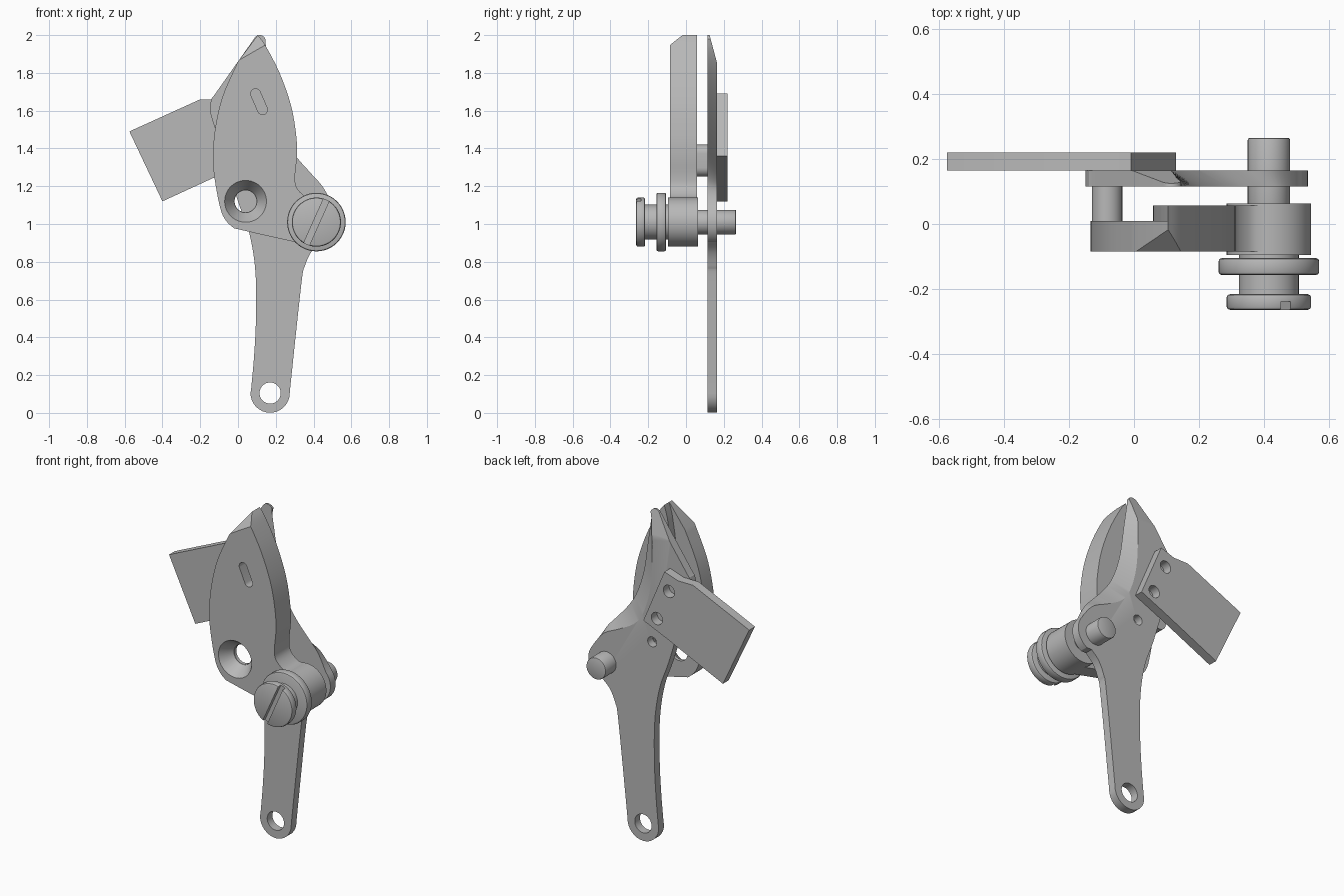
import bpy, bmesh, math
from mathutils import Vector

if "Cube" in bpy.data.objects:
    bpy.data.objects.remove(bpy.data.objects["Cube"])

metal = bpy.data.materials.new("grey_metal")
metal.use_nodes = True
metal.diffuse_color = (0.48, 0.48, 0.48, 1)
metal.node_tree.nodes["Principled BSDF"].inputs["Base Color"].default_value = (0.48, 0.48, 0.48, 1)


def arc(cx, cz, r, a0, a1, n=16):
    """Points on an arc in the x-z plane, angles in degrees."""
    out = []
    for i in range(n + 1):
        a = math.radians(a0 + (a1 - a0) * i / n)
        out.append((cx + r * math.cos(a), cz + r * math.sin(a), 0))
    return out


def spline(pts, n=6):
    """Open smooth curve through points (x, z, optional back inset)."""
    p = [Vector((*q, 0)[:3]) for q in pts]
    p = [p[0]] + p + [p[-1]]
    out = []
    for i in range(1, len(p) - 2):
        a, b, c, d = p[i - 1:i + 3]
        for k in range(n):
            t = k / n
            out.append(0.5 * (2 * b + (c - a) * t + (2 * a - 5 * b + 4 * c - d) * t ** 2
                              + (3 * b - a - 3 * c + d) * t ** 3))
    return [tuple(v) for v in out + [p[-2]]]


def finish(ob):
    ob.data.materials.clear()
    ob.data.materials.append(metal)
    bpy.ops.object.select_all(action='DESELECT')
    ob.select_set(True)
    bpy.context.view_layer.objects.active = ob
    bpy.ops.object.shade_smooth_by_angle(angle=math.radians(25))


def prism(name, outline, y0, y1, slices=()):
    """Extrude an outline along y; slices are (point, normal) cuts removing the outer side."""
    bm = bmesh.new()
    pts = []
    for q in outline:
        q = Vector((*q, 0)[:3])
        if not pts or (q.xy - pts[-1].xy).length > 0.002:
            pts.append(q)
    if (pts[0].xy - pts[-1].xy).length < 0.002:
        pts.pop()
    front = [bm.verts.new((x, y0, z)) for x, z, w in pts]
    back = [bm.verts.new((x - w, y1, z - 0.6 * w)) for x, z, w in pts]
    bm.faces.new(front)
    bm.faces.new(back[::-1])
    for i in range(len(pts)):
        j = (i + 1) % len(pts)
        bm.faces.new((front[i], back[i], back[j], front[j]))
    for co, no in slices:
        cut = bmesh.ops.bisect_plane(bm, geom=bm.verts[:] + bm.edges[:] + bm.faces[:],
                                     plane_co=co, plane_no=no, clear_outer=True)
        edges = [e for e in cut["geom_cut"] if isinstance(e, bmesh.types.BMEdge)]
        bmesh.ops.contextual_create(bm, geom=edges)
    bmesh.ops.recalc_face_normals(bm, faces=bm.faces[:])
    me = bpy.data.meshes.new(name)
    bm.to_mesh(me)
    bm.free()
    ob = bpy.data.objects.new(name, me)
    bpy.context.collection.objects.link(ob)
    finish(ob)
    return ob


def rod(name, x, z, y0, y1, r_front, r_back=None, bevel=0.0):
    """Cylinder or cone lying along y."""
    bpy.ops.mesh.primitive_cone_add(vertices=48, radius1=r_front, radius2=r_back or r_front,
                                    depth=y1 - y0, location=(x, (y0 + y1) / 2, z),
                                    rotation=(-math.pi / 2, 0, 0))
    ob = bpy.context.object
    ob.name = name
    if bevel:
        mod = ob.modifiers.new("bevel", 'BEVEL')
        mod.width, mod.segments = bevel, 2
        bpy.ops.object.modifier_apply(modifier=mod.name)
    finish(ob)
    return ob


def cut(ob, *cutters):
    for c in cutters:
        mod = ob.modifiers.new("cut", 'BOOLEAN')
        mod.operation, mod.solver, mod.object = 'DIFFERENCE', 'EXACT', c
        bpy.ops.object.select_all(action='DESELECT')
        bpy.context.view_layer.objects.active = ob
        ob.select_set(True)
        bpy.ops.object.modifier_apply(modifier=mod.name)
    finish(ob)


def discard(*obs):
    for ob in obs:
        bpy.data.objects.remove(ob)


PX, PZ = 0.415, 1.01  # pivot axis

# Long rear lever: pointed tip, knife edge on its right, ring at the foot
right_edge = spline([(0.147, 1.95, 0.03), (0.17, 1.8, 0.06), (0.2, 1.6, 0.08), (0.25, 1.45, 0.09),
                     (0.31, 1.355, 0.09), (0.38, 1.275, 0.06), (0.45, 1.195, 0.02), (0.5, 1.1)])
lever_outline = (arc(0.115, 1.968, 0.032, 145, 20, 8) + right_edge
                 + arc(PX, PZ, 0.12, 40, -60)
                 + spline([(0.44, 0.905), (0.39, 0.855), (0.355, 0.78), (0.335, 0.68), (0.275, 0.12)])
                 + arc(0.17, 0.105, 0.104, 0, -180)
                 + spline([(0.07, 0.13), (0.085, 0.3), (0.095, 0.5), (0.092, 0.75), (0.06, 0.95),
                           (0.0, 1.12), (-0.07, 1.35), (-0.12, 1.5), (-0.148, 1.6), (-0.14, 1.66),
                           (-0.12, 1.69), (0.0, 1.86)]))
lever = prism("rear_lever", lever_outline, 0.115, 0.165,
              [((0, 0.165, 1.85), (0, 0.15, 0.04))])
holes = [rod("hole", 0.17, 0.105, 0, 0.3, 0.056), rod("hole", 0.11, 1.215, 0.1, 0.3, 0.03)]
cut(lever, *holes)
discard(*holes)

# Front blade: leaf shape running into the pivot boss
blade_right = spline([(0.105, 2.0), (0.145, 1.945), (0.22, 1.8), (0.28, 1.63), (0.308, 1.47), (0.312, 1.36),
                      (0.302, 1.25), (0.312, 1.19), (0.36, 1.145), (0.41, 1.138)])
blade_outline = (blade_right + arc(PX, PZ, 0.128, 85, -105)
                 + spline([(0.37, 0.89), (0.3, 0.905), (0.02, 0.968), (-0.03, 0.985), (-0.075, 1.035),
                           (-0.1, 1.11), (-0.125, 1.25), (-0.133, 1.36), (-0.12, 1.51), (-0.08, 1.68),
                           (0.0, 1.86)]))
corner = Vector((0.01, -0.085, 1.87))
tip_normal = (Vector((0.14, -0.085, 1.945)) - corner).cross(Vector((0.1, -0.015, 2.0)) - corner)
if tip_normal.z < 0:
    tip_normal.negate()
tip_slice = [(corner, tip_normal)]
blade = prism("front_blade", blade_outline, -0.085, 0.01, tip_slice)

# Raised rim on the back of the blade
rim_outline = (blade_right + arc(PX, PZ, 0.126, 85, -105)
               + spline([(0.37, 0.89), (0.27, 1.0), (0.19, 1.15), (0.1, 1.35), (0.065, 1.55),
                         (0.06, 1.75), (0.085, 1.93)]))
rim = prism("blade_rear_rim", rim_outline, 0.01, 0.057, tip_slice)

# Slot and countersunk hole through the blade
tilt = -69
slot = prism("slot", arc(0.093, 1.69, 0.026, tilt + 90, tilt + 270) +
             arc(0.13, 1.605, 0.026, tilt - 90, tilt + 90), -0.2, 0.1)
sink = rod("sink", 0.04, 1.12, -0.087, -0.01, 0.112, 0.06)
through = rod("through", 0.04, 1.12, -0.15, 0.05, 0.058)
cut(blade, slot, sink, through)
cut(rim, slot)
discard(slot, sink, through)

# Stop block between blade and lever
prism("stop_block", arc(-0.083, 1.373, 0.047, 180, 0) + arc(-0.083, 1.298, 0.047, 0, -180), 0.0, 0.116)

# Flat bracket on the back of the lever
bracket = prism("rear_bracket", [(-0.575, 1.49), (-0.2, 1.66), (-0.1, 1.66), (-0.01, 1.69),
                                 (0.13, 1.36), (-0.03, 1.29), (-0.4, 1.12)], 0.165, 0.22)
holes = [rod("hole", x, z, 0.1, 0.3, 0.037) for x, z in ((-0.04, 1.58), (0.04, 1.395))]
cut(bracket, *holes)
discard(*holes)

# Pivot screw, from the rear pin to the slotted head
rod("pivot_pin", PX, PZ, 0.0, 0.265, 0.065, bevel=0.006)
rod("pivot_boss", PX, PZ, -0.095, 0.063, 0.13)
rod("pivot_neck", PX, PZ, -0.235, -0.08, 0.092)
rod("pivot_flange", PX, PZ, -0.157, -0.105, 0.155, bevel=0.01)
head = rod("screw_head", PX, PZ, -0.264, -0.216, 0.13, bevel=0.01)
bpy.ops.mesh.primitive_cube_add(size=1, location=(PX, -0.264, PZ), rotation=(0, math.radians(24), 0))
groove = bpy.context.object
groove.scale = (0.032, 0.05, 0.4)
bpy.context.view_layer.update()
cut(head, groove)
discard(groove)
